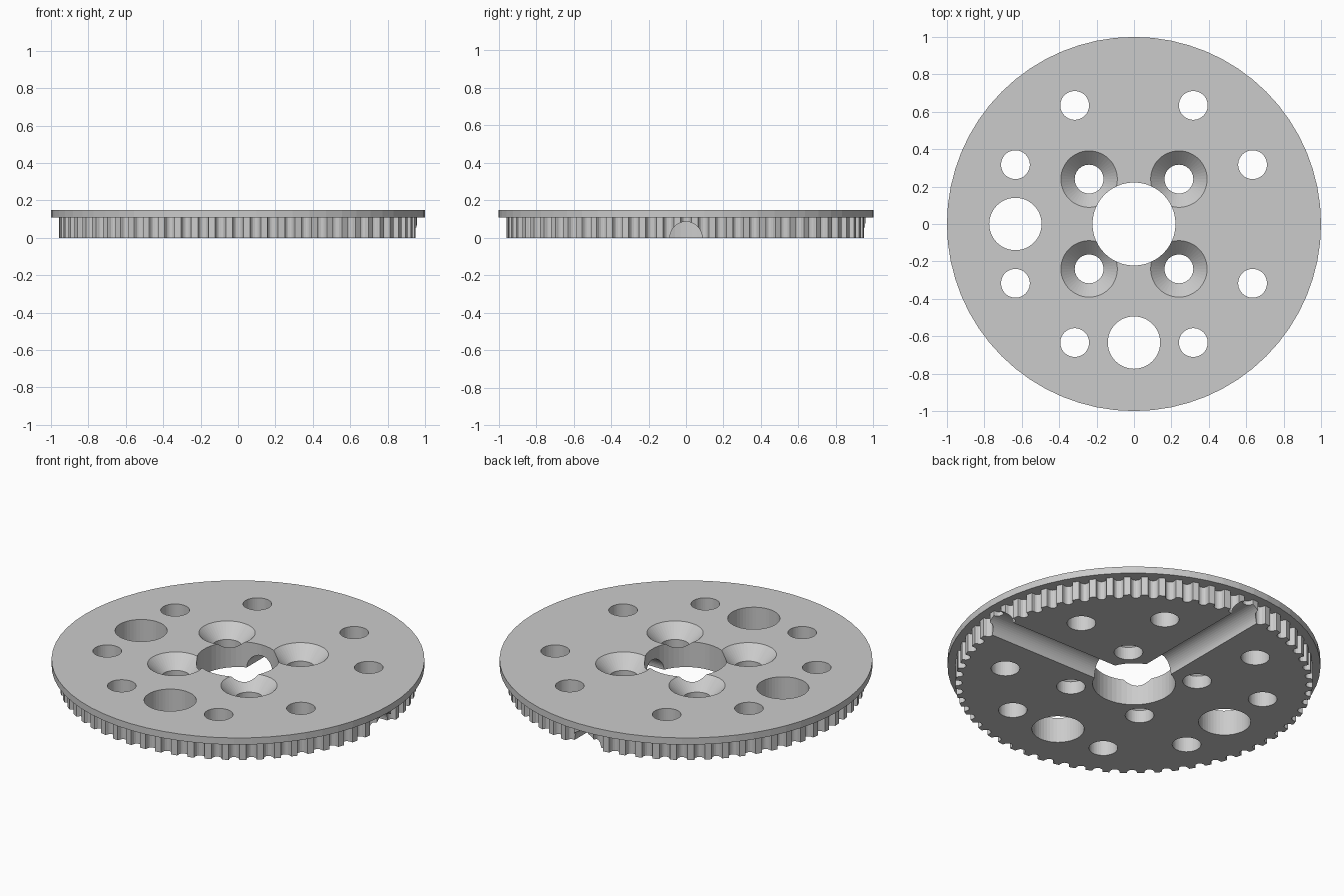
import bpy
import bmesh
import math
from mathutils import Matrix

cube = bpy.data.objects.get("Cube")
if cube:
    bpy.data.objects.remove(cube, do_unlink=True)

TOP, FLANGE_BASE = 0.15, 0.11
TEETH, TIP_R = 64, 0.957
GROOVE_R = 0.026

grey = bpy.data.materials.new("light grey")
grey.use_nodes = True
colour = (0.6, 0.6, 0.6, 1)
grey.diffuse_color = colour
grey.node_tree.nodes["Principled BSDF"].inputs["Base Color"].default_value = colour


def add_object(name, bm):
    bmesh.ops.recalc_face_normals(bm, faces=bm.faces)
    mesh = bpy.data.meshes.new(name)
    bm.to_mesh(mesh)
    bm.free()
    mesh.materials.append(grey)
    obj = bpy.data.objects.new(name, mesh)
    bpy.context.scene.collection.objects.link(obj)
    return obj


def cone(name, x, y, z0, z1, r0, r1, segments=48, turn=None):
    bm = bmesh.new()
    place = Matrix.Translation((x, y, (z0 + z1) / 2))
    if turn:
        place = turn @ place
    bmesh.ops.create_cone(bm, cap_ends=True, segments=segments, radius1=r0,
                          radius2=r1, depth=z1 - z0, matrix=place)
    return add_object(name, bm)


def toothed_disc(name, height):
    """Disc whose rim carries evenly spaced round-bottomed belt grooves."""
    groove = [(TIP_R, -GROOVE_R - 0.003)]
    for i in range(9):
        a = math.pi * i / 8
        groove.append((TIP_R - 0.01 - GROOVE_R * math.sin(a), -GROOVE_R * math.cos(a)))
    groove.append((TIP_R, GROOVE_R + 0.003))
    bm = bmesh.new()
    outline = []
    for t in range(TEETH):
        turn = Matrix.Rotation(math.tau * t / TEETH, 3, 'Z')
        for r, s in groove:
            v = bm.verts.new((r, s, 0))
            v.co = turn @ v.co
            outline.append(v)
    base = bm.faces.new(outline)
    top = bmesh.ops.extrude_face_region(bm, geom=[base])["geom"]
    bmesh.ops.translate(bm, vec=(0, 0, height),
                        verts=[g for g in top if isinstance(g, bmesh.types.BMVert)])
    return add_object(name, bm)


# Toothed belt wheel and its wider top flange
wheel = toothed_disc("belt_pulley", FLANGE_BASE + 0.02)
flange = cone("flange", 0, 0, FLANGE_BASE, TOP, 1, 1, 64)
cutters = []


def hole(name, x, y, r):
    cutters.append(cone(name, x, y, -0.1, 0.3, r, r))


# Centre bore and the two large holes
hole("centre_bore", 0, 0, 0.222)
hole("large_hole_right", -0.634, 0, 0.14)
hole("large_hole_front", 0, -0.634, 0.14)

# Outer ring of small holes, and countersunk screw holes around the bore
for sx in (-1, 1):
    for sy in (-1, 1):
        hole("small_hole", sx * 0.317, sy * 0.634, 0.077)
        hole("small_hole", sx * 0.634, sy * 0.317, 0.077)
        hole("screw_hole", sx * 0.24, sy * 0.24, 0.077)
        cutters.append(cone("countersink", sx * 0.24, sy * 0.24,
                            TOP - 0.08, TOP + 0.01, 0.072, 0.161))

# Half-round channels in the underside, running to the left and the back
for name, axis, angle in (("left_channel", 'Y', 90), ("back_channel", 'X', -90)):
    turn = Matrix.Rotation(math.radians(angle), 4, axis)
    cutters.append(cone(name, 0, 0, 0, 1.2, 0.086, 0.086, turn=turn))

# Join the flange, make the cuts, then bake the result
helpers = [flange] + cutters
for helper in helpers:
    helper.hide_render = True
    mod = wheel.modifiers.new(helper.name, 'BOOLEAN')
    mod.operation = 'UNION' if helper is flange else 'DIFFERENCE'
    mod.solver = 'EXACT'
    mod.object = helper
bpy.context.view_layer.update()
graph = bpy.context.evaluated_depsgraph_get()
baked = bpy.data.meshes.new_from_object(wheel.evaluated_get(graph))
wheel.modifiers.clear()
wheel.data = baked
for helper in helpers:
    bpy.data.objects.remove(helper, do_unlink=True)
